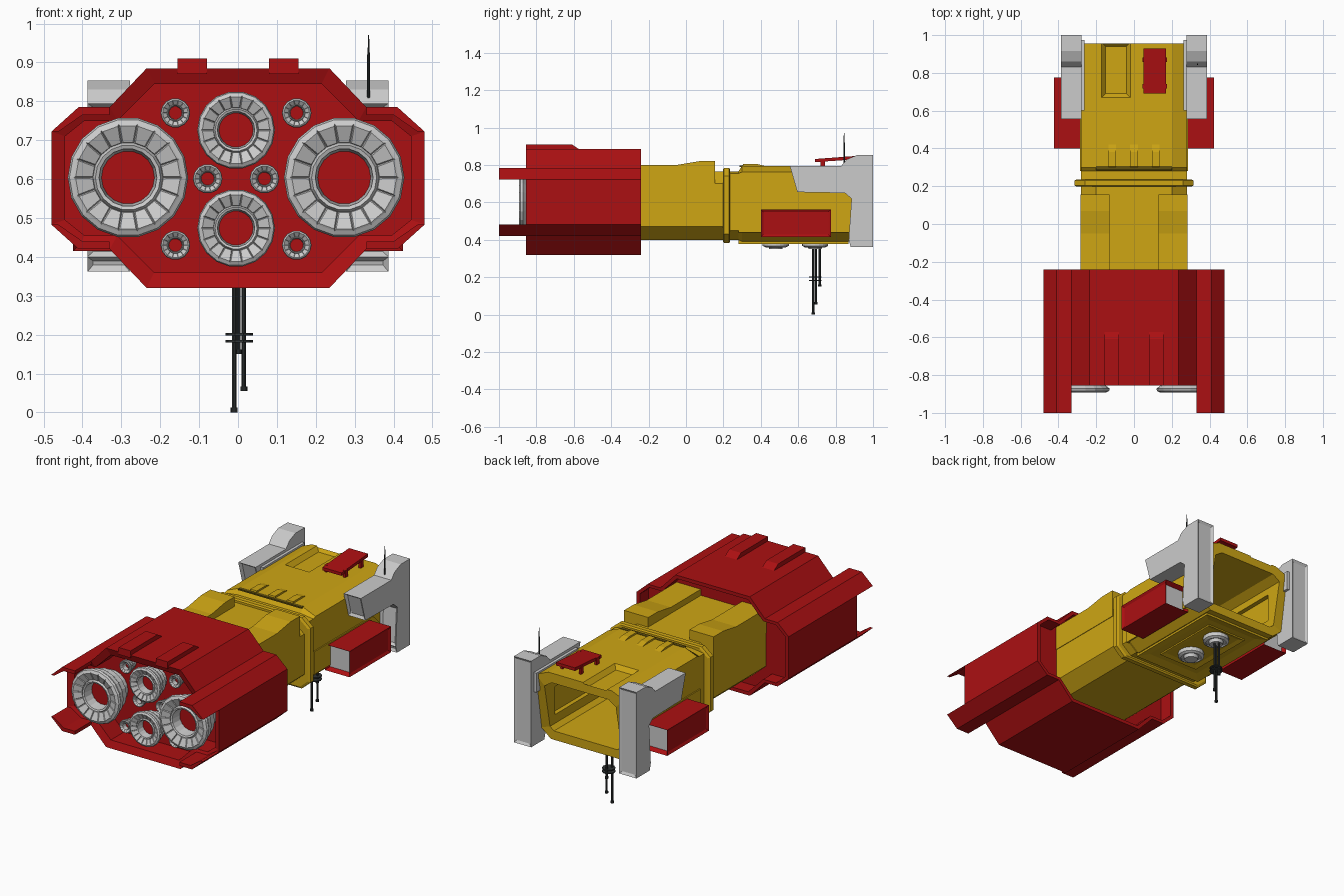
import bpy, bmesh, math
from mathutils import Vector

if "Cube" in bpy.data.objects:
    bpy.data.objects.remove(bpy.data.objects["Cube"])


def material(name, rgb):
    m = bpy.data.materials.new(name)
    m.use_nodes = True
    m.diffuse_color = (*rgb, 1)
    m.node_tree.nodes["Principled BSDF"].inputs["Base Color"].default_value = (*rgb, 1)
    return m


RED = material("red paint", (0.41, 0.005, 0.006))
YELLOW = material("yellow paint", (0.62, 0.38, 0.007))
GREY = material("light grey metal", (0.6, 0.6, 0.6))
BLACK = material("dark metal", (0.03, 0.035, 0.035))
OLIVE = material("dark olive trim", (0.12, 0.08, 0.004))


def loft(name, rings, *mats, edit=None):
    """Skin a list of equal point rings, cap both ends, then run an optional edit."""
    bm = bmesh.new()
    loops = [[bm.verts.new(p) for p in ring] for ring in rings]
    for a, b in zip(loops, loops[1:]):
        for i in range(len(a)):
            j = (i + 1) % len(a)
            bm.faces.new((a[i], a[j], b[j], b[i]))
    bm.faces.new(loops[0])
    bm.faces.new(loops[-1])
    bmesh.ops.recalc_face_normals(bm, faces=bm.faces)
    if edit:
        bm.normal_update()
        edit(bm)
    me = bpy.data.meshes.new(name)
    bm.to_mesh(me)
    bm.free()
    for m in mats:
        me.materials.append(m)
    ob = bpy.data.objects.new(name, me)
    bpy.context.scene.collection.objects.link(ob)
    return ob


def box(name, x, y, z, *mats, edit=None):
    ring = [(x[0], y[0]), (x[1], y[0]), (x[1], y[1]), (x[0], y[1])]
    return loft(name, [[(*p, h) for p in ring] for h in z], *mats, edit=edit)


def side_profile(name, x, pts, mat, edit=None):
    return loft(name, [[(h, *p) for p in pts] for h in x], mat, edit=edit)


def section(y, pts):
    return [(x, y, z) for x, z in pts]


def both(half):
    """Close a right-hand half section over the x = 0 plane."""
    return half + [(-x, z) for x, z in reversed(half)]


def circle(r, h, cx, c, axis, n):
    ring = []
    for i in range(n):
        a = math.tau * i / n
        u, v = cx + r * math.cos(a), c + r * math.sin(a)
        ring.append((u, h, v) if axis == "y" else (u, v, h))
    return ring


def panel(direction, margin, depth, mat_index=0):
    """Return an edit that insets faces looking in a direction."""
    def edit(bm):
        for f in [f for f in bm.faces if f.normal.dot(Vector(direction)) > 0.9]:
            bmesh.ops.inset_region(bm, faces=[f], thickness=margin, use_even_offset=True)
            bmesh.ops.translate(bm, verts=f.verts, vec=-f.normal * depth)
            f.material_index = mat_index
    return edit


def cut(target, cutter):
    mod = target.modifiers.new("cut", "BOOLEAN")
    mod.operation, mod.object, mod.solver = "DIFFERENCE", cutter, "EXACT"
    cutter.hide_render = True
    dg = bpy.context.evaluated_depsgraph_get()
    me = bpy.data.meshes.new_from_object(target.evaluated_get(dg))
    target.modifiers.clear()
    target.data = me
    bpy.data.objects.remove(cutter)


# Engine housing: stepped octagon shell, recessed at both ends
def mirrored_z(upper):
    return both(upper + [(x, 1.205 - z) for x, z in reversed(upper)])


outer = mirrored_z([(0.235, 0.885), (0.33, 0.785), (0.41, 0.785), (0.48, 0.722)])
inner = mirrored_z([(0.215, 0.845), (0.31, 0.75), (0.395, 0.75), (0.445, 0.71)])
rear = mirrored_z([(0.225, 0.865), (0.32, 0.768), (0.40, 0.768), (0.46, 0.715)])
loft("engine_housing", [section(-0.72, inner), section(-0.84, inner), section(-0.855, outer),
                        section(-0.24, outer), section(-0.24, rear), section(-0.32, rear)], RED)
# Guard flanges on the housing corners, and ridges on its roof
guard = [(0.33, 0.785), (0.41, 0.785), (0.48, 0.722), (0.462, 0.722), (0.40, 0.765), (0.33, 0.765)]
for s in (-1, 1):
    for k, place in enumerate(("lower", "upper")):
        pts = [(s * x, z if k else 1.205 - z) for x, z in guard]
        loft(f"{place}_guard_flange", [section(-1, pts), section(-0.83, pts)], RED)
    side_profile("housing_roof_ridge", (s * 0.08, s * 0.155),
                 [(-0.855, 0.87), (-0.855, 0.91), (-0.61, 0.91), (-0.565, 0.88)], RED)


# Engine nozzles: stepped bells with petal plates and red cores
def nozzle(name, x, z, r, tip, sides):
    base = -0.71
    depth = tip - base
    shape = [(0.6, 0), (0.6, 0.3), (0.78, 0.35), (0.78, 0.5), (0.7, 0.55), (0.9, 0.65),
             (0.9, 0.78), (0.85, 0.8), (1, 0.9), (0.97, 0.97), (0.9, 1), (0.58, 0.88),
             (0.54, 0.95), (0.48, 0.93), (0.44, 0.6)]

    def petals(bm):
        lip = [f for f in bm.faces if len(f.verts) == 4 and f.normal.y < -0.5
               and 0.65 * r < math.hypot(f.calc_center_median().x - x,
                                         f.calc_center_median().z - z) < 0.85 * r]
        bmesh.ops.inset_individual(bm, faces=lip, thickness=0.03 * r, depth=0.03 * r)
        core = min((f for f in bm.faces if len(f.verts) == sides),
                   key=lambda f: f.calc_center_median().y)
        core.material_index = 1
    loft(name, [circle(r * a, base + depth * b, x, z, "y", sides) for a, b in shape],
         GREY, RED, edit=petals)


MID = -0.005
for s in (-1, 1):
    nozzle("main_nozzle", MID + s * 0.278, 0.604, 0.155, -0.89, 18)
    nozzle("centre_nozzle", MID, 0.6 + s * 0.126, 0.1, -0.84, 18)
    nozzle("inner_small_nozzle", MID + s * 0.073, 0.601, 0.038, -0.79, 14)
    for t in (-1, 1):
        nozzle("outer_small_nozzle", MID + s * 0.156, 0.6 + t * 0.17, 0.038, -0.79, 14)

# Neck of the hull with raised shoulders
neck = both([(0.20, 0.765), (0.28, 0.70), (0.28, 0.47), (0.20, 0.40)])
loft("neck", [section(-0.33, neck), section(0.22, neck)], YELLOW)
for s in (-1, 1):
    side_profile("shoulder", (s * 0.13, s * 0.283),
                 [(-0.32, 0.66), (-0.32, 0.80), (-0.05, 0.80), (0.07, 0.82), (0.155, 0.82), (0.155, 0.66)], YELLOW)

# Collar rings around the hull
collar = both([(0.26, 0.785), (0.315, 0.74), (0.315, 0.43), (0.26, 0.382)])
slim = [(x * 0.96, 0.584 + (z - 0.584) * 0.96) for x, z in collar]
loft("collar", [section(0.198, slim), section(0.204, collar), section(0.23, collar), section(0.236, slim)], YELLOW)

# Bay hull, hollow and open at the back
low_roof = both([(0.20, 0.765), (0.28, 0.755), (0.28, 0.45), (0.22, 0.40)])
hull = both([(0.20, 0.795), (0.28, 0.762), (0.28, 0.44), (0.22, 0.39)])
bay = both([(0.18, 0.74), (0.225, 0.71), (0.225, 0.46), (0.20, 0.44)])


def slant(bm):
    for v in bm.verts:
        if v.co.y > 0.9 and v.co.z < 0.5:
            v.co.y -= 0.05


bay_hull = loft("bay_hull", [section(0.22, low_roof), section(0.28, low_roof), section(0.30, hull),
                             section(0.955, hull), section(0.955, bay), section(0.36, bay)], YELLOW, edit=slant)
# Roof recess and side wall recesses
cut(bay_hull, loft("roof_cutter", [[(-0.15, 0.69, 0.77), (-0.04, 0.69, 0.77), (-0.04, 0.94, 0.77), (-0.15, 0.94, 0.77)],
                                   [(-0.175, 0.665, 0.80), (-0.015, 0.665, 0.80), (-0.015, 0.965, 0.80), (-0.175, 0.965, 0.80)]]))
for s in (-1, 1):
    cut(bay_hull, box("wall_cutter", sorted((s * 0.2, s * 0.25)), (0.45, 0.86), (0.51, 0.67)))
# Roof wedges and trim strip
for x in (-0.115, 0, 0.115):
    side_profile("roof_wedge", (x - 0.02, x + 0.02),
                 [(0.295, 0.77), (0.305, 0.805), (0.38, 0.805), (0.44, 0.79)], YELLOW)
box("roof_trim_strip", (-0.2, 0.2), (0.287, 0.308), (0.789, 0.797), OLIVE)

# Belly frame stepping inward, and lower side plates
box("belly_plate", (-0.215, 0.215), (0.28, 0.87), (0.378, 0.41), YELLOW,
    edit=lambda bm: [panel((0, 0, -1), m, d)(bm) for m, d in ((0.05, 0.012),)])
box("belly_inner_plate", (-0.125, 0.125), (0.37, 0.78), (0.382, 0.42), YELLOW, edit=panel((0, 0, -1), 0.025, 0.008))
for s in (-1, 1):
    side_profile("lower_side_plate", (s * 0.27, s * 0.287),
                 [(0.28, 0.57), (0.81, 0.57), (0.87, 0.51), (0.87, 0.44), (0.28, 0.44)], YELLOW)

# Belly sensor discs with hanging masts
for y in (0.48, 0.69):
    shape = [(0.07, 0.40), (0.07, 0.368), (0.055, 0.36), (0.055, 0.368), (0.04, 0.368), (0.035, 0.35), (0.02, 0.35)]
    loft("belly_disc", [circle(r, h, 0, y, "z", 20) for r, h in shape], GREY)


def rod(name, x, y, r, z0, z1, tip=1):
    loft(name, [circle(r, z0, x, y, "z", 10), circle(r * tip, z1, x, y, "z", 10)], BLACK)


for x, y, low in ((-0.01, 0.68, 0), (0.015, 0.695, 0.055), (0, 0.715, 0.15)):
    rod("hanging_mast", x, y, 0.006, low, 0.36)
    rod("mast_foot", x, y, 0.009, low, low + 0.012)
for z in (0.18, 0.198):
    rod("mast_ring", 0.003, 0.692, 0.035, z, z + 0.006)

# Side pods and docking clamps
for s in (-1, 1):
    def pod_panels(bm):
        panel((0, 1, 0), 0.014, 0.025, 1)(bm)
        panel((0, -1, 0), 0.014, 0.025, 1)(bm)
        panel((s, 0, 0), 0.014, 0.008)(bm)
    box("side_pod", sorted((s * 0.27, s * 0.424)), (0.40, 0.775), (0.415, 0.562), RED, GREY, edit=pod_panels)

    def clamp_panels(bm):
        panel((0, 1, 0), 0.014, 0.008)(bm)
        panel((0, -0.96, -0.28), 0.014, 0.012)(bm)
    side_profile("docking_clamp", (s * 0.278, s * 0.387),
                 [(0.555, 0.795), (0.595, 0.655), (0.85, 0.65), (0.885, 0.62), (0.87, 0.40), (0.88, 0.362),
                  (1.0, 0.362), (1.0, 0.853), (0.915, 0.853), (0.86, 0.83), (0.83, 0.795)], GREY, edit=clamp_panels)
    box("clamp_bracket", sorted((s * 0.262, s * 0.30)), (0.60, 0.975), (0.67, 0.78), GREY)

# Roof hatch on feet, and whip antenna
side_profile("roof_hatch", (0.05, 0.17), [(0.69, 0.815), (0.69, 0.832), (0.93, 0.85), (0.93, 0.832)], RED)
for x in (0.052, 0.168):
    for y in (0.73, 0.87):
        box("hatch_foot", (x - 0.007, x + 0.007), (y - 0.012, y + 0.012), (0.785, 0.835), RED)
rod("antenna_base", 0.336, 0.845, 0.004, 0.79, 0.92)
rod("antenna_whip", 0.336, 0.845, 0.003, 0.92, 0.97, 0.4)
